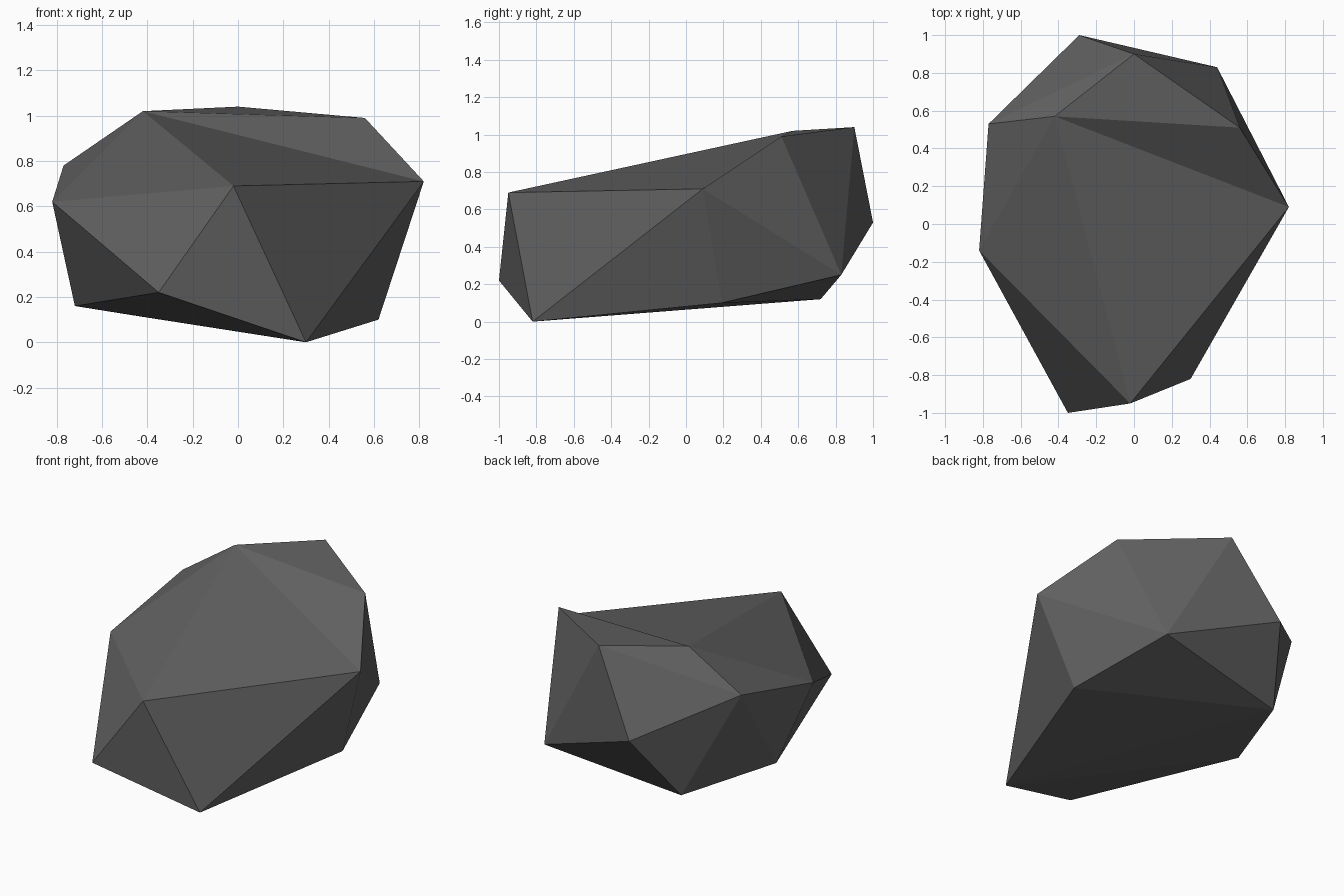
import bpy
import bmesh

# Remove the default cube
default_cube = bpy.data.objects.get("Cube")
if default_cube:
    bpy.data.objects.remove(default_cube, do_unlink=True)


def make_material(name, colour):
    material = bpy.data.materials.new(name)
    material.use_nodes = True
    material.diffuse_color = colour
    shader = material.node_tree.nodes["Principled BSDF"]
    shader.inputs["Base Color"].default_value = colour
    shader.inputs["Roughness"].default_value = 0.9
    return material


# Corners of the boulder, from the crown down to the base
corners = {
    # crown
    "A": (-0.42, 0.57, 1.02), "B": (0, 0.9, 1.04), "C": (0.56, 0.51, 0.99),
    # shoulders
    "D": (0.82, 0.09, 0.71), "E": (-0.02, -0.95, 0.69),
    "F": (-0.77, 0.53, 0.78), "G": (-0.82, -0.14, 0.62),
    # flanks
    "L": (-0.29, 1, 0.53), "M": (0.44, 0.83, 0.25), "I": (-0.35, -1, 0.22),
    # base
    "H": (-0.72, 0.1, 0.16), "J": (0.3, -0.82, 0),
    "K": (0.62, 0.19, 0.1), "N": (-0.47, 0.72, 0.12),
}

# Flat facets, each spelled by its corners
facets = {
    "top": "ABC ACD AED GEA GAF ABF",
    "front": "GIE IJE JDE GHI",
    "right_side": "JKD CDM DKM",
    "back": "BCM BLM BFL LMN FLN FHN FGH",
    "underside": "HJI KMN JKN JNH",
}


def build_faceted(name, points, groups, material):
    bm = bmesh.new()
    verts = {key: bm.verts.new(point) for key, point in points.items()}
    for group in groups.values():
        for facet in group.split():
            bm.faces.new([verts[key] for key in facet])
    bmesh.ops.recalc_face_normals(bm, faces=bm.faces[:])
    mesh = bpy.data.meshes.new(name)
    bm.to_mesh(mesh)
    bm.free()
    mesh.materials.append(material)
    obj = bpy.data.objects.new(name, mesh)
    bpy.context.collection.objects.link(obj)
    return obj


# Low-poly boulder, flat shaded in a single stone grey
stone_grey = make_material("stone_grey", (0.12, 0.12, 0.12, 1))
build_faceted("boulder", corners, facets, stone_grey)
